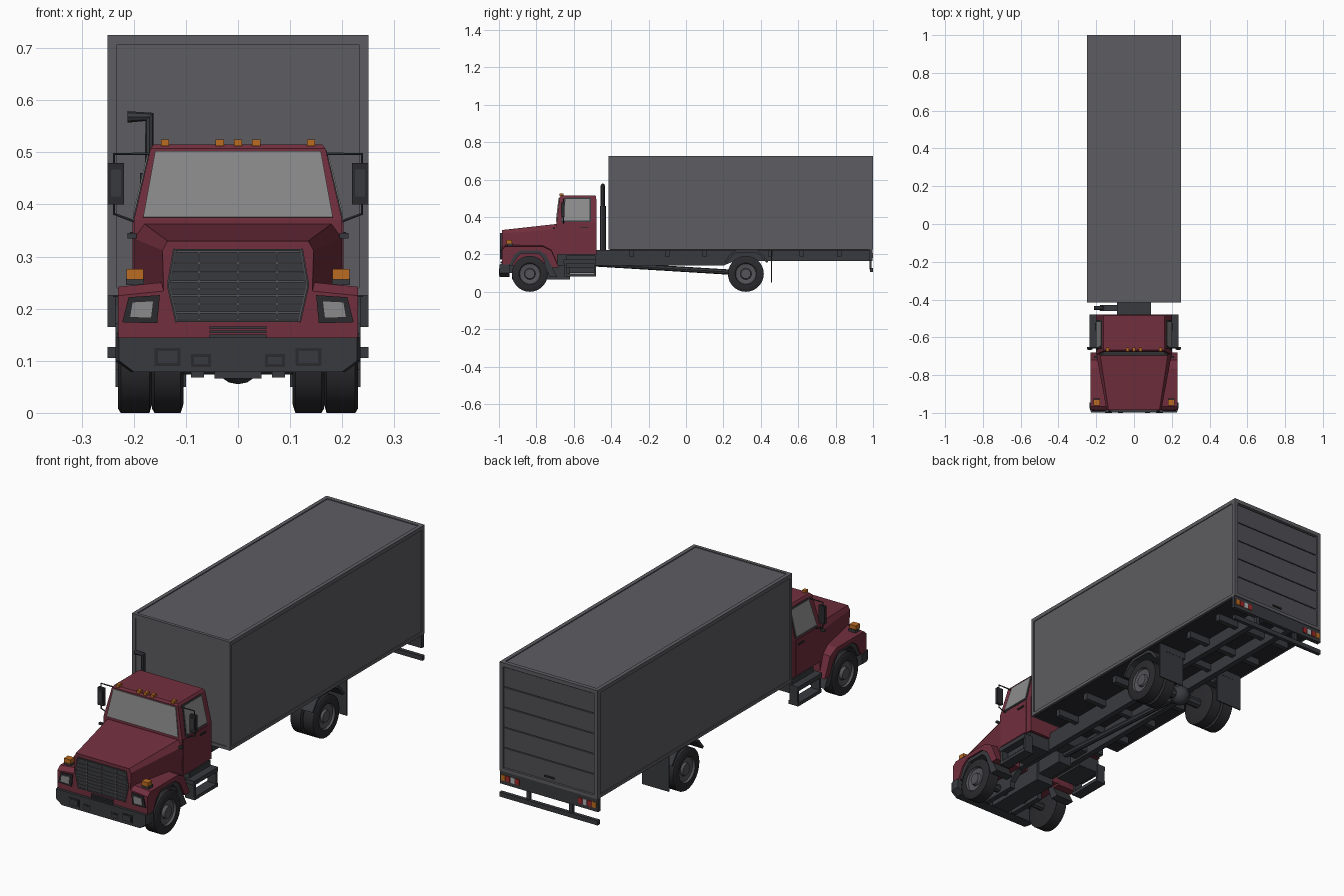
import bpy, bmesh, math
from mathutils import Vector

if bpy.data.objects.get("Cube"):
    bpy.data.objects.remove(bpy.data.objects["Cube"])


def material(name, *rgb):
    m = bpy.data.materials.new(name)
    m.use_nodes = True
    m.diffuse_color = (*rgb, 1)
    m.node_tree.nodes["Principled BSDF"].inputs["Base Color"].default_value = (*rgb, 1)
    return m


RED = material("maroon paint", 0.165, 0.028, 0.047)
BOX = material("cargo grey", 0.11, 0.108, 0.12)
DOOR = material("door grey", 0.08, 0.08, 0.09)
DARK = material("dark trim", 0.04, 0.042, 0.048)
TYRE = material("tyre black", 0.024, 0.024, 0.028)
STEEL = material("rim grey", 0.09, 0.09, 0.1)
GLASS = material("glass grey", 0.26, 0.26, 0.26)
AMBER = material("amber lamp", 0.5, 0.15, 0.015)
LAMP_RED = material("red lamp", 0.35, 0.02, 0.02)
LAMP_WHITE = material("white lamp", 0.45, 0.45, 0.45)


def finish(name, bm, *mats, smooth=False):
    bmesh.ops.recalc_face_normals(bm, faces=bm.faces[:])
    me = bpy.data.meshes.new(name)
    bm.to_mesh(me)
    bm.free()
    for m in mats:
        me.materials.append(m)
    if smooth:
        me.shade_smooth()
        me.set_sharp_from_angle(angle=math.radians(35))
    ob = bpy.data.objects.new(name, me)
    bpy.context.collection.objects.link(ob)
    return ob


def loft(name, sections, mat):
    """Solid skin through matching closed outlines, capped at both ends."""
    bm = bmesh.new()
    rings = [[bm.verts.new(p) for p in s] for s in sections]
    n = len(rings[0])
    for a, b in zip(rings, rings[1:]):
        for i in range(n):
            j = (i + 1) % n
            bm.faces.new((a[i], a[j], b[j], b[i]))
    bm.faces.new(rings[0])
    bm.faces.new(rings[-1])
    return finish(name, bm, mat)


def box(name, x0, x1, y0, y1, z0, z1, mat):
    return loft(name, [[(x0, y0, z), (x1, y0, z), (x1, y1, z), (x0, y1, z)] for z in (z0, z1)], mat)


def pair(name, x0, x1, *rest):
    for side, s in (("left", 1), ("right", -1)):
        box(f"{side}_{name}", s * x0, s * x1, *rest)


def prism_x(name, profile, x0, x1, mat):
    return loft(name, [[(x, y, z) for y, z in profile] for x in (x0, x1)], mat)


def plate(name, pts, t, mat):
    p = [Vector(q) for q in pts]
    n = (p[1] - p[0]).cross(p[2] - p[0]).normalized() * t
    return loft(name, [[q - n for q in p], [q + n for q in p]], mat)


def tube(name, pts, r, mat, res=2):
    cu = bpy.data.curves.new(name, "CURVE")
    cu.dimensions, cu.bevel_depth, cu.bevel_resolution, cu.use_fill_caps = "3D", r, res, True
    sp = cu.splines.new("POLY")
    sp.points.add(len(pts) - 1)
    for q, p in zip(sp.points, pts):
        q.co = (*p, 1)
    tmp = bpy.data.objects.new(name + "_path", cu)
    bm = bmesh.new()
    bm.from_mesh(tmp.to_mesh())
    tmp.to_mesh_clear()
    bpy.data.objects.remove(tmp)
    return finish(name, bm, mat, smooth=True)


def wheel(name, s, xi, xo, y, hub):
    """Tyre and rim turned about the axle; hub is how far the centre sticks out."""
    prof = [(xi, 0.03), (xi, 0.08), (xi + .005, .096), (xo - .005, .096), (xo, .088), (xo, .058),
            (xo - .01, .054), (xo - .014, .03), (xo + hub, .026), (xo + hub, .001)]
    bm = bmesh.new()
    n = 28
    rings = [[bm.verts.new((s * x, y + r * math.cos(k * math.tau / n), .096 + r * math.sin(k * math.tau / n)))
              for k in range(n)] for x, r in prof]
    for i, (a, b) in enumerate(zip(rings, rings[1:])):
        for k in range(n):
            f = bm.faces.new((a[k], a[k - 1], b[k - 1], b[k]))
            f.material_index = 1 if i > 4 else 0
    bm.faces.new(rings[0])
    bm.faces.new(rings[-1]).material_index = 1
    finish(name, bm, TYRE, STEEL, smooth=True)


# Cargo box with edge rails and dark floor
box("cargo_body", -.246, .246, -.411, .985, .228, .721, BOX)
box("cargo_floor", -.24, .24, -.405, .985, .222, .229, TYRE)
for z0, z1, part in ((.225, .24, "lower"), (.707, .725, "upper")):
    pair(part + "_side_rail", .232, .25, -.415, 1, z0, z1, BOX)
    box(part + "_front_rail", -.24, .24, -.415, -.4, z0, z1, BOX)
    box(part + "_rear_rail", -.24, .24, .98, 1, z0, z1, BOX)
for y0, y1, part in ((-.415, -.4, "front"), (.98, 1, "rear")):
    pair(part + "_corner_post", .232, .25, y0, y1, .23, .72, BOX)

# Roll-up rear door
step = .093
for i in range(5):
    z = .241 + i * step
    box(f"door_slat_{i + 1}", -.231, .231, .98, .992, z, z + step - .004, DOOR)
box("door_handle", -.025, .025, .99, .997, .255, .262, TYRE)

# Rear lamp bar and bumper
box("rear_lamp_bar", -.25, .25, .978, .997, .165, .225, DARK)
for i, m in enumerate((AMBER, LAMP_RED, LAMP_WHITE, LAMP_RED)):
    x = .222 - i * .024
    pair(f"tail_lamp_{i + 1}", x, x + .02, .995, 1, .182, .208, m)
box("rear_bumper", -.25, .25, .983, 1, .105, .126, DARK)
pair("bumper_post", .1, .118, .98, .992, .12, .17, DARK)

# Chassis rails, cross members and running gear
rail = [(-.95, .1), (-.75, .1), (-.7, .14), (.2, .14), (.26, .165), (.98, .165), (.98, .224), (-.48, .224), (-.95, .17)]
for s in (1, -1):
    prism_x("chassis_rail", rail, s * .062, s * .09, DARK)
for i, y in enumerate((-.29, -.1, .1, .45, .62, .82)):
    box(f"cross_member_{i + 1}", -.2, .2, y - .012, y + .012, .19, .224, DARK)
box("cab_rear_support", -.088, .088, -.48, -.4, .15, .224, DARK)
box("engine", -.045, .045, -.93, -.62, .066, .2, DARK)
box("gearbox", -.035, .035, -.62, -.48, .1, .2, DARK)
pair("spring_bracket", .065, .09, -.93, -.75, .068, .12, DARK)
tube("drive_shaft", [(0, -.5, .15), (0, .32, .1)], .014, DARK)
tube("front_axle", [(-.18, -.835, .096), (.18, -.835, .096)], .018, DARK)
tube("rear_axle", [(-.17, .32, .096), (.17, .32, .096)], .022, DARK)
bm = bmesh.new()
bmesh.ops.create_uvsphere(bm, u_segments=16, v_segments=8, radius=.045)
bmesh.ops.translate(bm, verts=bm.verts[:], vec=(0, .32, .1))
finish("differential", bm, DARK, smooth=True)

# Fender outline, rear arch outline
fender = [(-.985, .14), (-.985, .235), (-.965, .252), (-.765, .252), (-.72, .23), (-.68, .13), (-.715, .13),
          (-.748, .195), (-.785, .222), (-.885, .222), (-.92, .195), (-.945, .14)]
liner = [(-.945, .14), (-.92, .195), (-.885, .222), (-.785, .222), (-.748, .195), (-.69, .08), (-.73, .08),
         (-.765, .18), (-.79, .205), (-.88, .205), (-.905, .18), (-.93, .14)]
arch = [(.205, .16), (.24, .205), (.27, .222), (.38, .222), (.405, .205), (.44, .16), (.43, .155),
        (.395, .197), (.37, .21), (.28, .21), (.25, .197), (.215, .155)]

for side, s in (("left", 1), ("right", -1)):
    # Wheels, mud flaps and arches
    wheel(side + "_front_wheel", s, .165, .23, -.835, 0)
    wheel(side + "_rear_outer_wheel", s, .168, .23, .32, -.004)
    wheel(side + "_rear_inner_wheel", s, .105, .165, .32, -.012)
    prism_x(side + "_rear_arch", arch, s * .1, s * .235, DARK)
    box(side + "_mud_flap", s * .1, s * .235, .455, .461, .05, .224, DARK)
    prism_x(side + "_wheel_liner", liner, s * .13, s * .222, DARK)
    ob = prism_x(side + "_fender", fender, s * .13, s * .23, RED)
    for v in ob.data.vertices:
        if abs(v.co.x) > .2 and v.co.z > .223:
            v.co.z -= .01

    # Headlamps and turn signals
    plate(side + "_lamp_frame", [(s * .15, -.986, .226), (s * .21, -.986, .222), (s * .222, -.986, .174),
                                 (s * .155, -.986, .172)], .004, TYRE)
    plate(side + "_headlamp", [(s * .162, -.99, .215), (s * .203, -.99, .213), (s * .208, -.99, .183),
                               (s * .166, -.99, .182)], .003, GLASS)
    box(side + "_signal_base", s * .18, s * .215, -.955, -.925, .245, .258, DARK)
    box(side + "_turn_signal", s * .181, s * .214, -.96, -.93, .256, .276, AMBER)
    box(side + "_hood_latch", s * .195, s * .212, -.71, -.7, .335, .345, DARK)

    # Side window on the sloping upper cab, door handle
    def on_cab(y, z):
        return (s * (.2005 - (z - .37) * .241), y, z)
    plate(side + "_window_seal", [on_cab(*p) for p in ((-.668, .373), (-.508, .373), (-.508, .503), (-.648, .503))],
          .002, DARK)
    plate(side + "_side_window", [on_cab(*p) for p in ((-.66, .381), (-.515, .381), (-.515, .496), (-.643, .496))],
          .004, GLASS)
    box(side + "_door_handle", s * .198, s * .207, -.565, -.525, .34, .347, TYRE)
    box(side + "_door_panel", s * .198, s * .202, -.685, -.51, .205, .366, RED)

    # Mirror on its bracket
    tube(side + "_mirror_bracket", [(s * .168, -.655, .497), (s * .238, -.655, .497), (s * .238, -.655, .382),
                                    (s * .195, -.655, .366)], .003, DARK, 1)
    box(side + "_mirror", s * .219, s * .25, -.665, -.65, .4, .48, TYRE)
    box(side + "_mirror_face", s * .225, s * .244, -.667, -.663, .415, .467, DARK)

    # Tank and step frame below the door
    box(side + "_side_tank", s * .09, s * .2, -.64, -.485, .13, .195, DARK)
    box(side + "_upper_step", s * .19, s * .235, -.655, -.48, .152, .172, DARK)
    box(side + "_lower_step", s * .185, s * .235, -.65, -.48, .083, .098, DARK)
    for y in (-.65, -.492):
        box(side + "_step_post", s * .19, s * .232, y, y + .012, .09, .16, DARK)

# Cab shell and windshield
loft("cab", [[(-x, y0, z), (x, y0, z), (x, y1, z), (-x, y1, z)] for x, y0, y1, z in
             ((.2, -.69, -.478, .2), (.2, -.692, -.478, .37), (.168, -.676, -.48, .507), (.162, -.668, -.485, .515))], RED)
plate("windshield", [(-.182, -.6925, .375), (.182, -.6925, .375), (.159, -.6775, .502), (-.159, -.6775, .502)], .004, GLASS)
for i, x in enumerate((-.14, -.035, 0, .035, .14)):
    box(f"roof_lamp_{i + 1}", x - .008, x + .008, -.675, -.655, .512, .525, AMBER)

# Tapering hood
hood = []
for y, half in ((-.985, [(.14, .14), (.145, .312), (.135, .33)]), (-.688, [(.2, .14), (.2, .335), (.18, .363)])):
    hood.append([(x, y, z) for x, z in half] + [(-x, y, z) for x, z in reversed(half)])
loft("hood", hood, RED)

# Grille backing and lattice
mid = .245
outline = [(.118, .174), (.134, mid), (.122, .315)]
plate("grille_back", [(x, -.987, z) for x, z in outline] + [(-x, -.987, z) for x, z in reversed(outline)], .004, DARK)


def half_width(z):
    return .134 - abs(z - mid) * (.2 if z > mid else .23)


for z in (.178, .193, .209, .225, .238, .252, .27, .288, .31):
    w = half_width(z) - .003
    box("grille_bar", -w, w, -.995, -.988, z - .0018, z + .0018, STEEL)
for x in (-.075, 0, .075):
    box("grille_upright", x - .002, x + .002, -.995, -.988, .178, .31, STEEL)
for s in (1, -1):
    for a, b in zip(outline, outline[1:]):
        tube("grille_edge", [(s * a[0], -.991, a[1]), (s * b[0], -.991, b[1])], .003, STEEL, 1)
for z in (.148, .156, .164):
    box("lower_intake_slat", -.055, .055, -.991, -.98, z - .003, z + .002, DARK)

# Front bumper with recessed lamps
bumper = [(.205, .078), (.235, .1), (.235, .145)]
ring = [(x, z) for x, z in bumper] + [(-x, z) for x, z in reversed(bumper)]
loft("front_bumper", [[(x * k, y, z) for x, z in ring] for y, k in ((-.997, .97), (-.975, 1), (-.945, 1))], DARK)
for x0, x1, z0, z1 in ((.11, .16, .09, .125), (.052, .09, .088, .113)):
    pair("bumper_lamp_frame", x0, x1, -.999, -.99, z0, z1, TYRE)
    pair("bumper_lamp", x0 + .006, x1 - .006, -1, -.99, z0 + .006, z1 - .006, DARK)

# Exhaust stack behind the cab
tube("exhaust_stack", [(-.17, -.445, .19), (-.17, -.445, .568), (-.212, -.445, .568)], .011, DARK)
tube("muffler", [(-.172, -.445, .2), (-.172, -.445, .46)], .016, DARK)
box("exhaust_bracket", -.18, -.08, -.46, -.43, .19, .215, DARK)
